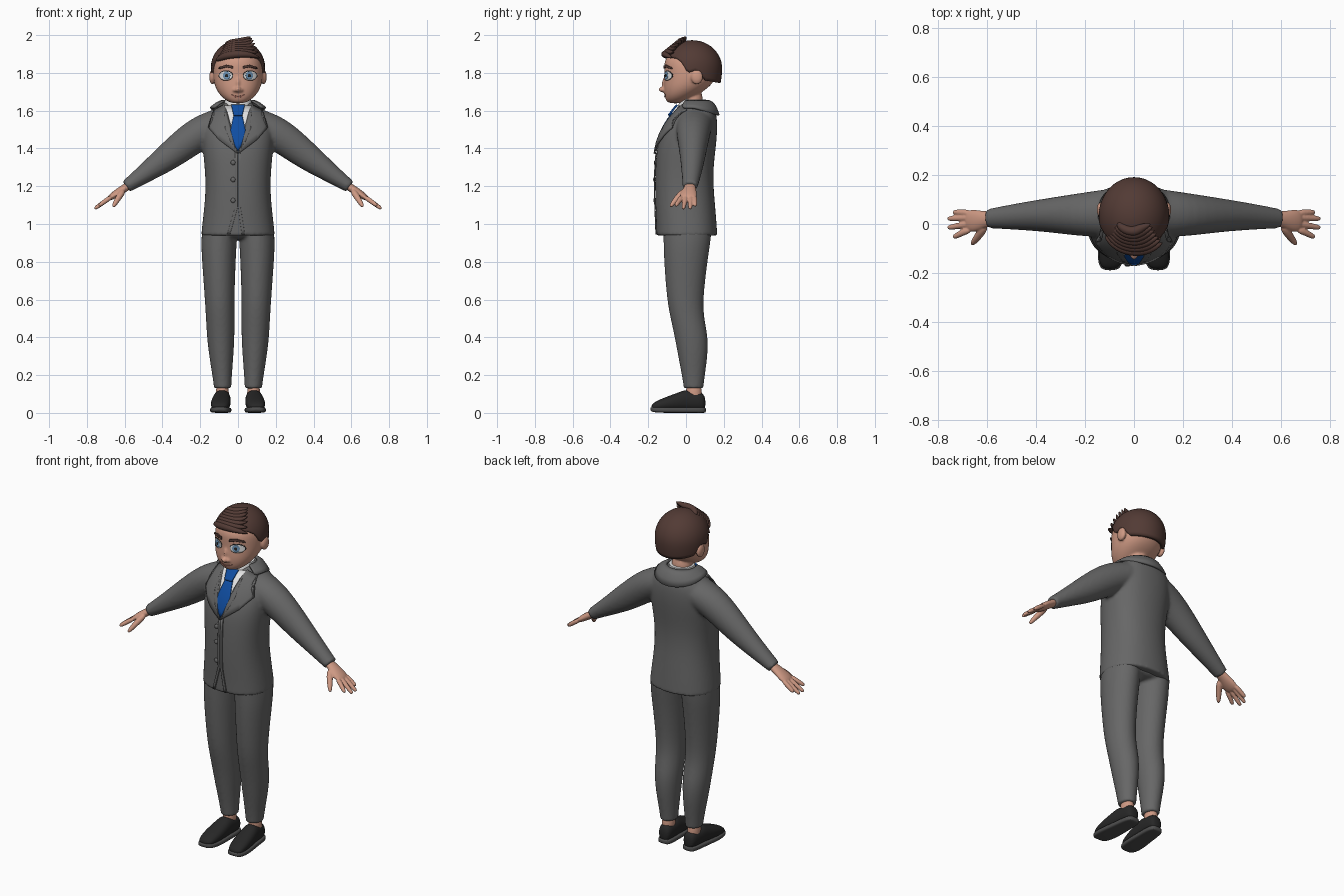
import bpy, bmesh, math
from mathutils import Vector, Matrix
from mathutils.bvhtree import BVHTree

if "Cube" in bpy.data.objects:
    bpy.data.objects.remove(bpy.data.objects["Cube"])


def material(name, r, g, b):
    m = bpy.data.materials.new(name)
    m.diffuse_color = (r, g, b, 1)
    m.use_nodes = True
    m.node_tree.nodes["Principled BSDF"].inputs["Base Color"].default_value = m.diffuse_color
    return m


SUIT = material("suit grey", .135, .135, .135)
SKIN = material("skin", .62, .32, .23)
HAIR = material("hair brown", .085, .043, .035)
WHITE = material("shirt white", .78, .78, .78)
BLUE = material("tie blue", .005, .075, .36)
BLACK = material("shoe black", .02, .02, .02)
SOLE = material("sole grey", .075, .075, .075)
IRIS = material("iris blue", .17, .33, .52)
LIPS = material("lips", .42, .17, .13)
N = 16


def loft(bm, rings, sharp=False, p=2.0):
    """Closed skin over rings given as (centre, u, v)."""
    crease = bm.edges.layers.float.get("crease_edge") or bm.edges.layers.float.new("crease_edge")
    loops = []
    for c, u, v in rings:
        loop = []
        for k in range(N):
            a = 2 * math.pi * k / N
            co, si = math.cos(a), math.sin(a)
            co = math.copysign(abs(co) ** (2 / p), co)
            si = math.copysign(abs(si) ** (2 / p), si)
            loop.append(bm.verts.new(Vector(c) + (Vector(u) * co + Vector(v) * si) * 1.015))
        loops.append(loop)
    for a, b in zip(loops, loops[1:]):
        for k in range(N):
            bm.faces.new((a[k], a[(k + 1) % N], b[(k + 1) % N], b[k]))
    for cap in (bm.faces.new(loops[0]), bm.faces.new(loops[-1])):
        if sharp:
            for e in cap.edges:
                e[crease] = 1
                e.smooth = False


def upright(bm, rows, **kw):
    """Rows of (z, x0, x1, y0, y1)."""
    loft(bm, [(((a + b) / 2, (c + d) / 2, z), ((b - a) / 2, 0, 0), (0, (d - c) / 2, 0))
              for z, a, b, c, d in rows], **kw)


def lengthwise(bm, rows, **kw):
    """Rows of (y, centre x, half width, z0, z1)."""
    loft(bm, [((x, y, (a + b) / 2), (w, 0, 0), (0, 0, (b - a) / 2)) for y, x, w, a, b in rows], **kw)


def tube(bm, pts, radii, **kw):
    """Tube along points with radii (sideways, upwards)."""
    pts = [Vector(q) for q in pts]
    rings = []
    for i, q in enumerate(pts):
        d = (pts[min(i + 1, len(pts) - 1)] - pts[max(i - 1, 0)]).normalized()
        u = d.cross(Vector((0, 0, 1))).normalized()
        rings.append((q, u * radii[i][0], u.cross(d) * radii[i][1]))
    loft(bm, rings, **kw)


def ball(bm, c, r):
    bmesh.ops.create_icosphere(bm, subdivisions=2, radius=1,
                               matrix=Matrix.Translation(c) @ Matrix.Diagonal((*r, 1)))


def finish(name, bm, mat, sub=2, voxel=0, smooth=0, mirror=False, solid=0, offset=0):
    bmesh.ops.recalc_face_normals(bm, faces=bm.faces)
    for f in bm.faces:
        f.smooth = True
    me = bpy.data.meshes.new(name)
    bm.to_mesh(me)
    bm.free()
    me.materials.append(mat)
    ob = bpy.data.objects.new(name, me)
    bpy.context.collection.objects.link(ob)
    if sub:
        m = ob.modifiers.new("round", 'SUBSURF')
        m.levels = m.render_levels = sub
    if voxel:
        m = ob.modifiers.new("blend", 'REMESH')
        m.mode, m.voxel_size, m.use_smooth_shade = 'VOXEL', voxel, True
    if smooth:
        m = ob.modifiers.new("soften", 'SMOOTH')
        m.factor, m.iterations = .5, smooth
    if solid:
        m = ob.modifiers.new("thickness", 'SOLIDIFY')
        m.thickness, m.offset = solid, offset
    if mirror:
        m = ob.modifiers.new("mirror", 'MIRROR')
        m.use_mirror_merge = False
    return ob


def surface(ob):
    bpy.context.view_layer.update()
    return BVHTree.FromObject(ob, bpy.context.evaluated_depsgraph_get())


def front_y(tree, x, z):
    hit = tree.ray_cast(Vector((x, -1, z)), Vector((0, 1, 0)))[0]
    return (hit or tree.find_nearest(Vector((x, -.06, z)))[0]).y


def plate(name, tree, outline, mat, lift, thick=.006, mirror=False):
    """Thin plate with an (x, z) outline, laid on the front of a surface."""
    bm = bmesh.new()
    bm.faces.new([bm.verts.new((x, 0, z)) for x, z in outline])
    bmesh.ops.triangulate(bm, faces=bm.faces[:], ngon_method='EAR_CLIP')
    bmesh.ops.subdivide_edges(bm, edges=bm.edges[:], cuts=5, use_grid_fill=True)
    for v in bm.verts:
        v.co.y = front_y(tree, v.co.x, v.co.z) - lift
    return finish(name, bm, mat, sub=0, solid=thick, mirror=mirror)


def oval(x, z, rx, rz):
    return [(x + rx * math.cos(k * math.pi / 10), z + rz * math.sin(k * math.pi / 10)) for k in range(20)]


# jacket body and sleeves, blended together
bm = bmesh.new()
upright(bm, [(z, -w, w, a, b) for z, w, a, b in (
    (.938, .196, -.157, .167), (1.0, .19, -.158, .163), (1.1, .178, -.163, .155), (1.2, .172, -.165, .146),
    (1.3, .177, -.163, .146), (1.4, .188, -.156, .158), (1.48, .193, -.132, .166), (1.55, .183, -.092, .166),
    (1.6, .145, -.053, .157), (1.64, .09, -.02, .132))], sharp=True, p=2.3)
for s in (-1, 1):
    tube(bm, [(s * .09, .045, 1.53), (s * .21, .038, 1.483), (s * .36, .036, 1.362),
              (s * .48, .03, 1.276), (s * .592, .022, 1.198)],
         [(.1, .085), (.09, .092), (.068, .077), (.054, .053), (.04, .034)], sharp=True)
jacket = finish("jacket", bm, SUIT, voxel=.009, smooth=4)
chest = surface(jacket)

# jacket collar wrapped round the back of the neck
bm = bmesh.new()
rows = []
for k in range(25):
    a = math.radians(-32 + 244 * k / 24)
    c, s = math.cos(a), math.sin(a)
    rows.append([bm.verts.new(q) for q in ((.082 * c, .04 + .075 * s, 1.652), (.112 * c, .045 + .105 * s, 1.642),
                                           (.145 * c, .045 + .128 * s, 1.615 - .04 * max(0, s)))])
for a, b in zip(rows, rows[1:]):
    for k in range(2):
        bm.faces.new((a[k], a[k + 1], b[k + 1], b[k]))
finish("jacket_collar", bm, SUIT, sub=1, solid=.012)

# shirt front, tie, lapels and jacket edges
plate("shirt_front", chest, [(-.08, 1.625), (.08, 1.625), (.085, 1.5), (0, 1.385), (-.085, 1.5)], WHITE, .004)
plate("tie_blade", chest, [(-.02, 1.59), (.02, 1.59), (.046, 1.465), (0, 1.385), (-.046, 1.465)], BLUE, .012)
plate("tie_knot", chest, [(-.036, 1.63), (.036, 1.63), (.023, 1.575), (-.023, 1.575)], BLUE, .022, .009)
plate("lapel", chest, [(.072, 1.632), (.128, 1.605), (.138, 1.565), (.128, 1.555), (.156, 1.51), (.1, 1.445),
                       (.002, 1.372), (.045, 1.445), (.068, 1.505)], SUIT, .012, .009, mirror=True)
plate("left_front_edge", chest, [(0, 1.38), (0, 1.09), (.02, .945), (.036, .945), (.014, 1.09), (.014, 1.38)],
      SUIT, .004)
plate("right_front_edge", chest, [(-.001, 1.38), (-.001, 1.09), (-.042, .945), (-.058, .945), (-.015, 1.09),
                                  (-.015, 1.38)], SUIT, .004)
for z in (1.325, 1.235, 1.125):
    bm = bmesh.new()
    ball(bm, (-.026, front_y(chest, -.026, z) - .005, z), (.014, .008, .014))
    finish("button", bm, SUIT, sub=1)

# shirt collar
bm = bmesh.new()
upright(bm, [(1.57, -.08, .08, -.05, .115), (1.62, -.076, .076, -.046, .11), (1.658, -.07, .07, -.03, .106)],
        sharp=True)
finish("shirt_collar", bm, WHITE)

# trousers
bm = bmesh.new()
upright(bm, [(.915, -.18, .18, -.11, .13), (.96, -.188, .188, -.12, .138), (1.02, -.17, .17, -.12, .13)], p=2.3)
for s in (-1, 1):
    upright(bm, [(z, *sorted((s * a, s * b)), c, d) for z, a, b, c, d in (
        (.13, .036, .127, -.012, .092), (.2, .032, .136, -.022, .1), (.3, .024, .153, -.042, .115),
        (.4, .018, .165, -.06, .118), (.5, .018, .17, -.082, .096), (.6, .019, .176, -.102, .09),
        (.8, .012, .191, -.117, .114), (.9, .006, .196, -.12, .13), (.98, .005, .19, -.12, .138))], sharp=True)
finish("trousers", bm, SUIT, voxel=.009, smooth=3)

# ankles, shoes and soles
bm = bmesh.new()
upright(bm, [(.06, .048, .118, 0, .085), (.1, .048, .118, 0, .085), (.16, .05, .114, 0, .08)])
finish("ankle", bm, SKIN, mirror=True)
bm = bmesh.new()
lengthwise(bm, [(-.184, .098, .028, .018, .042), (-.16, .096, .046, .012, .062), (-.1, .092, .053, .012, .087),
                (-.04, .088, .05, .012, .108), (0, .085, .046, .012, .125), (.03, .083, .044, .012, .112),
                (.08, .081, .04, .012, .112), (.104, .08, .026, .016, .085)], p=2.3)
finish("shoe", bm, BLACK, mirror=True)
bm = bmesh.new()
lengthwise(bm, [(-.19, .098, .03, .008, .032), (-.165, .096, .05, .002, .032), (-.1, .092, .058, 0, .03),
                (-.02, .086, .05, 0, .03), (.08, .08, .046, 0, .03), (.108, .08, .028, 0, .03)], p=4)
finish("sole", bm, SOLE, mirror=True)

# hands
bm = bmesh.new()
tube(bm, [(.56, .022, 1.215), (.605, .02, 1.187), (.645, .013, 1.16), (.69, .012, 1.13)],
     [(.028, .022), (.032, .021), (.046, .021), (.045, .014)])
for y0, y1, x in ((-.022, -.052, .738), (.002, -.014, .76), (.026, .022, .76), (.045, .048, .738)):
    tube(bm, [(.665, y0, 1.147), (.705, (y0 + y1) / 2, 1.12), (x - .008, y1, 1.086 + (.76 - x) * .7),
              (x, y1, 1.08 + (.76 - x) * .7)], [(.014, .013), (.013, .0125), (.011, .011), (.006, .006)])
tube(bm, [(.605, -.005, 1.18), (.632, -.045, 1.14), (.655, -.075, 1.102), (.662, -.084, 1.09)],
     [(.018, .018), (.017, .016), (.012, .012), (.006, .006)])
finish("hand", bm, SKIN, voxel=.004, smooth=2, mirror=True)

# head with neck, nose and ears
bm = bmesh.new()
upright(bm, [(z, -w, w, a, b) for z, w, a, b in (
    (1.638, .03, -.092, -.02), (1.655, .066, -.107, .01), (1.685, .099, -.116, .065), (1.725, .122, -.12, .125),
    (1.765, .131, -.116, .155), (1.8, .133, -.115, .165), (1.85, .13, -.118, .165), (1.885, .114, -.104, .15),
    (1.92, .085, -.06, .12), (1.945, .04, 0, .08))], p=2.15)
upright(bm, [(1.56, -.06, .06, -.02, .095), (1.62, -.058, .058, -.02, .09), (1.72, -.06, .06, -.02, .09)])
ball(bm, (0, -.122, 1.712), (.018, .025, .016))
ball(bm, (0, -.112, 1.745), (.012, .016, .035))
for s in (-1, 1):
    ball(bm, (s * .015, -.118, 1.709), (.013, .013, .011))
    ball(bm, (s * .136, .058, 1.778), (.017, .034, .042))
head = finish("head", bm, SKIN, sub=2, voxel=.006, smooth=3)
face = surface(head)

# eyes, brows and mouth
plate("eye_outline", face, oval(.064, 1.786, .038, .027), BLACK, .001, .002, True)
plate("eye_white", face, oval(.064, 1.785, .035, .024), WHITE, .003, .002, True)
plate("iris", face, oval(.06, 1.786, .019, .021), IRIS, .005, .002, True)
plate("pupil", face, oval(.06, 1.786, .008, .009), BLACK, .007, .002, True)
plate("eyebrow", face, [(.026, 1.822), (.06, 1.83), (.1, 1.82), (.098, 1.83), (.062, 1.843), (.026, 1.836)],
      HAIR, .004, .008, True)
plate("mouth", face, [(-.04, 1.687), (0, 1.675), (.04, 1.687), (.018, 1.672), (0, 1.669), (-.018, 1.672)],
      LIPS, .002, .003)

# hair cap, ending at a hairline that varies from front to back
LINE = [(-1.01, 1.888), (-.6, 1.88), (-.35, 1.855), (-.15, 1.8), (-.02, 1.805), (.08, 1.815), (.3, 1.8),
        (.45, 1.76), (1.01, 1.745)]


def hairline(s):
    for (a, za), (b, zb) in zip(LINE, LINE[1:]):
        if s <= b:
            return za + (zb - za) * (s - a) / (b - a)


bm = bmesh.new()
top = bm.verts.new((0, .033, 1.973))
rows = []
for k in range(64):
    a = 2 * math.pi * k / 64
    limit = math.acos((hairline(math.sin(a)) - 1.825) / .148)
    row = [top]
    for j in range(1, 17):
        c = math.cos(limit * j / 16)
        r = math.sqrt(1 - (c if c > 0 else c * .6) ** 2)
        row.append(bm.verts.new((.144 * r * math.cos(a), .033 + .158 * r * math.sin(a), 1.825 + .148 * c)))
    rows.append(row)
for k in range(64):
    a, b = rows[k], rows[(k + 1) % 64]
    bm.faces.new((top, a[1], b[1]))
    for j in range(1, 16):
        bm.faces.new((a[j], a[j + 1], b[j + 1], b[j]))
finish("hair_cap", bm, HAIR, sub=0, solid=.025, offset=-1)

# swept fringe locks
bm = bmesh.new()
for i in range(7):
    f = i / 6
    tube(bm, [(-.118 + .05 * f, -.045 + .05 * f, 1.865 + .085 * f), (-.07 + .03 * f, -.095 + .07 * f, 1.892 + .067 * f),
              (.005, -.116 + .083 * f, 1.902 + .06 * f), (.075 - .04 * f, -.103 + .09 * f, 1.895 + .082 * f),
              (.118 - .05 * f, -.075 + .075 * f, 1.878 + .113 * f + .025 * math.sin(math.pi * f))],
         [(.012, .01), (.02, .02), (.022, .021), (.017, .014), (.004, .003)])
finish("hair_fringe", bm, HAIR)
